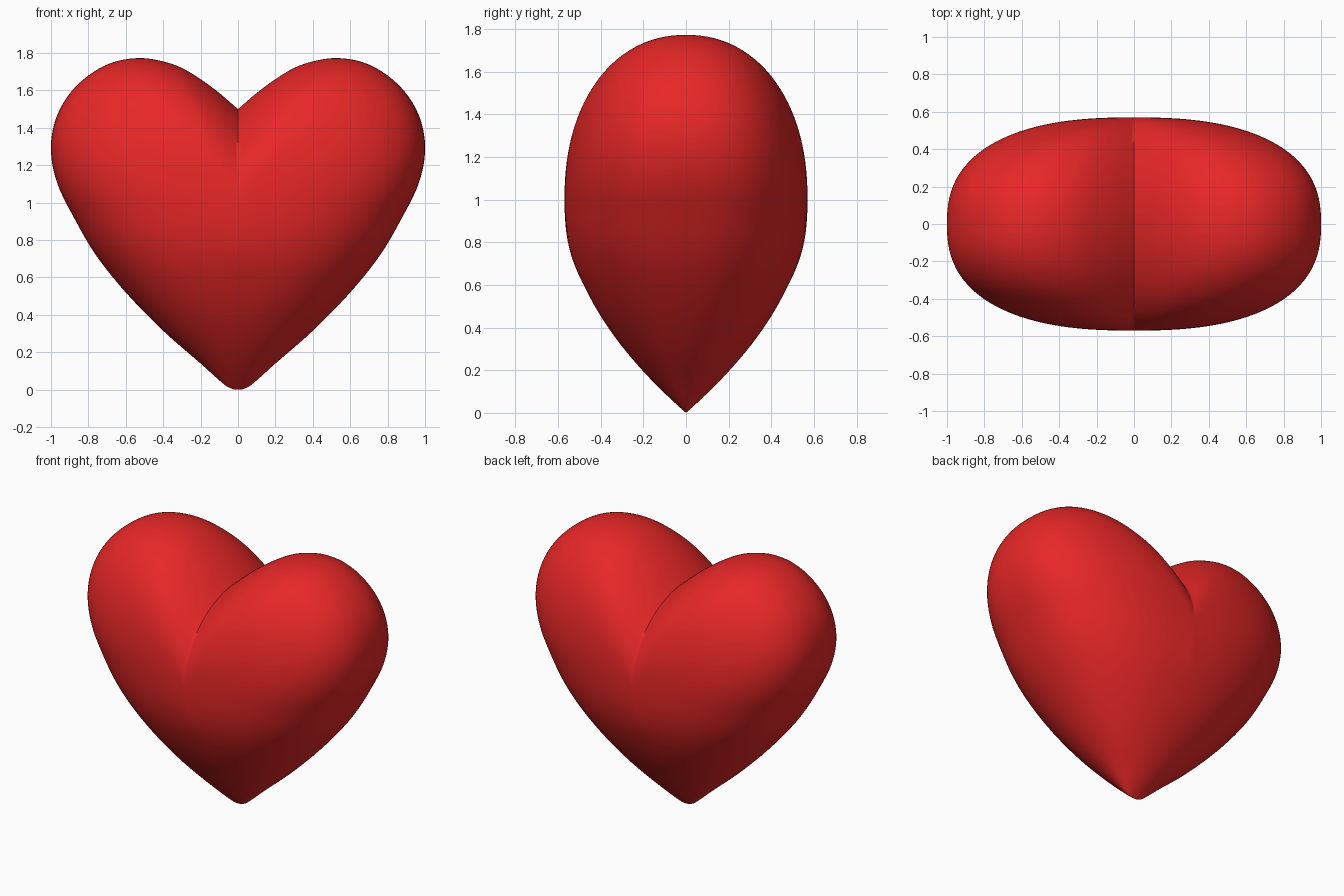
import bpy, bmesh, math
from mathutils import Vector

if "Cube" in bpy.data.objects:
    bpy.data.objects.remove(bpy.data.objects["Cube"])

# Right half of the front outline, from the tip up round the lobe to the notch (x, z)
KEY = [(0, 0), (.05, .012), (.1, .05), (.2, .14), (.4, .315), (.6, .52), (.76, .72),
       (.88, .925), (.965, 1.1), (1, 1.27), (.98, 1.43), (.91, 1.57), (.8, 1.68),
       (.67, 1.75), (.53, 1.773), (.4, 1.755), (.28, 1.71), (.13, 1.61), (0, 1.5)]
MID = 1.0      # height of the fullest point
DEPTH = .57    # half depth there
RINGS = 40
STEPS = 5


def smooth_line(pts):
    """Catmull-Rom through the outline points."""
    p = [Vector(q) for q in pts]
    p = [Vector((-p[1].x, p[1].y))] + p + [p[-1] * 2 - p[-2]]
    out = []
    for a, b, c, d in zip(p, p[1:], p[2:], p[3:]):
        for i in range(STEPS):
            t = i / STEPS
            out.append(.5 * (2 * b + (c - a) * t + (2 * a - 5 * b + 4 * c - d) * t * t
                             + (3 * b - a - 3 * c + d) * t ** 3))
    return out + [p[-2]]


half = smooth_line(KEY)
outline = half + [Vector((-q.x, q.y)) for q in half[-2:0:-1]]


def width(z):
    """Half width of the lower body at height z."""
    for a, b in zip(half, half[1:]):
        if a.y <= z <= b.y:
            return a.x + (b.x - a.x) * (z - a.y) / max(b.y - a.y, 1e-9)
    return 1.0


def bulge(t, n):
    return max(0, 1 - min(1, t) ** n) ** (1 / n)


def depth(x, z, r, edge):
    """Half depth: rounded lobes above, tapering oval slices below."""
    side = abs(edge.x) / max(math.hypot(edge.x, edge.y - MID), 1e-9)
    upper = DEPTH * bulge(r, 2 + .5 * side ** 2)
    if z >= MID:
        return upper
    lower = DEPTH * (1 - (MID - z) ** 2) * bulge(abs(x) / max(width(z), 1e-6), 2 + .5 * max(z, 0))
    w = min(1, max(0, (z - .55) / (MID - .55)))
    w = w * w * (3 - 2 * w)
    return lower + (upper - lower) * w


# Heart body: concentric rings on the front and back, joined at the outline
bm = bmesh.new()
for sign in (-1, 1):
    pole = bm.verts.new((0, sign * DEPTH, MID))
    previous = None
    for k in range(1, RINGS + 1):
        r = math.sin(k / RINGS * math.pi / 2)
        ring = []
        for e in outline:
            x, z = e.x * r, MID + (e.y - MID) * r
            y = 0 if k == RINGS else depth(x, z, r, e)
            ring.append(bm.verts.new((x, sign * y, z)))
        for i in range(len(ring)):
            j = (i + 1) % len(ring)
            if previous:
                bm.faces.new((previous[i], ring[i], ring[j], previous[j]))
            else:
                bm.faces.new((pole, ring[i], ring[j]))
        previous = ring
bmesh.ops.remove_doubles(bm, verts=bm.verts, dist=1e-5)
bmesh.ops.recalc_face_normals(bm, faces=bm.faces)
mesh = bpy.data.meshes.new("heart")
bm.to_mesh(mesh)
bm.free()
heart = bpy.data.objects.new("heart", mesh)
bpy.context.collection.objects.link(heart)

# Red material
red = bpy.data.materials.new("red")
red.diffuse_color = (.8, .02, .02, 1)
red.use_nodes = True
red.node_tree.nodes["Principled BSDF"].inputs["Base Color"].default_value = red.diffuse_color
mesh.materials.append(red)

bpy.context.view_layer.objects.active = heart
heart.select_set(True)
bpy.ops.object.shade_smooth_by_angle(angle=math.radians(60))
